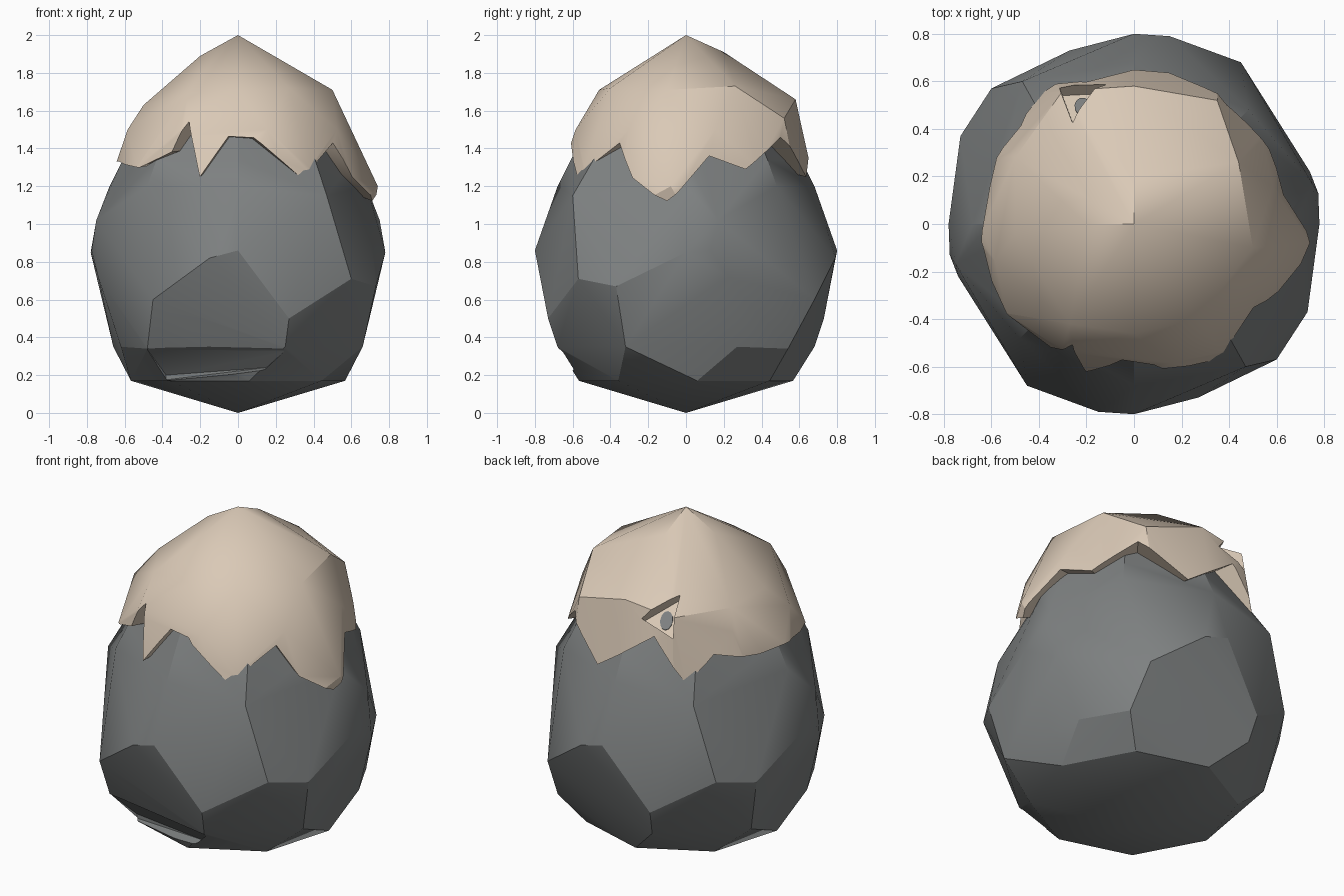
import bpy, bmesh
from math import sin, cos, radians, pi
from mathutils import Vector

cube = bpy.data.objects.get("Cube")
if cube:
    bpy.data.objects.remove(cube)


def material(name, rgb):
    m = bpy.data.materials.new(name)
    m.use_nodes = True
    color = (*rgb, 1)
    m.diffuse_color = color
    m.node_tree.nodes["Principled BSDF"].inputs["Base Color"].default_value = color
    return m


grey = material("stone grey", (.206, .217, .218))
beige = material("shell beige", (.70, .585, .47))


def make_object(name, bm, mat=None):
    bmesh.ops.recalc_face_normals(bm, faces=bm.faces)
    mesh = bpy.data.meshes.new(name)
    bm.to_mesh(mesh)
    bm.free()
    ob = bpy.data.objects.new(name, mesh)
    bpy.context.collection.objects.link(ob)
    if mat:
        mesh.materials.append(mat)
    return ob


def hull(name, points, mat=None):
    """Faceted convex solid around a handful of corner points."""
    bm = bmesh.new()
    for p in points:
        bm.verts.new(p)
    found = bmesh.ops.convex_hull(bm, input=bm.verts)
    inner = {g for g in found["geom_interior"] if isinstance(g, bmesh.types.BMVert)}
    bmesh.ops.delete(bm, geom=list(inner), context="VERTS")
    return make_object(name, bm, mat)


def ring(z, radius, count, phase=0):
    return [(radius * cos(radians(phase) + i * 2 * pi / count),
             radius * sin(radians(phase) + i * 2 * pi / count), z) for i in range(count)]


def activate(ob):
    bpy.ops.object.select_all(action="DESELECT")
    ob.select_set(True)
    bpy.context.view_layer.objects.active = ob


def carve(ob, cutter, operation):
    mod = ob.modifiers.new("carve", "BOOLEAN")
    mod.object, mod.operation, mod.solver = cutter, operation, "EXACT"
    cutter.hide_render = True
    activate(ob)
    bpy.ops.object.modifier_apply(modifier=mod.name)
    bpy.data.objects.remove(cutter)


def soften(ob, angle):
    activate(ob)
    bpy.ops.object.shade_smooth_by_angle(angle=radians(angle))


# Egg body: corners of one half, repeated by a half turn about the axis
half = [(0, -.8, .86), (-.15, -.79, .82), (-.45, -.68, .6), (.27, -.73, .5),
        (.25, -.68, .35), (.6, -.57, .71), (.73, -.37, .67), (.66, -.32, .35),
        (.775, .13, .86), (.78, 0, .85), (.74, .22, .72), (.62, .27, .35),
        (-.48, -.54, .34), (.75, .17, 1.02), (.47, -.6, 1.15)]
belly = half + [(-x, -y, z) for x, y, z in half]
body = hull("egg_body", belly + [(0, 0, 0), (0, 0, 1.9)] + ring(.17, .57, 8, 6)
            + ring(1.2, .68, 8) + ring(1.34, .61, 8) + ring(1.66, .43, 8), grey)

# Folded ledge low on the front
notch = hull("notch_cutter", [(-.62, -.68, .42), (.28, -.8, .42), (.25, -.66, .33),
                              (-.48, -.53, .335), (-.38, -.42, .2), (.15, -.56, .24),
                              (-.62, -.65, .17), (.1, -.8, .17), (-.38, -.42, .175)])
carve(body, notch, "DIFFERENCE")
soften(body, 25)

# Pale shell cap, faceted, sitting just outside the body
crown = [(0, 0, 2), (.5, -.1, 1.71), (.44, .26, 1.73), (0, -.46, 1.71),
         (-.27, -.42, 1.69), (.27, -.4, 1.72), (-.5, -.04, 1.63), (-.2, 0, 1.89),
         (0, .2, 1.91), (-.5, .28, 1.63), (-.3, .56, 1.62), (0, .58, 1.66),
         (.35, .52, 1.56), (.74, -.08, 1.2)]
cap = hull("shell_cap", crown + ring(1.5, .605, 8, 15)
           + ring(1.3, .655, 12, 5) + ring(1.05, .715, 12), beige)

# Jagged broken rim: (angle, height) pairs swept from the axis
rim = [(11, 1.36), (29, 1.29), (52, 1.46), (77, 1.25), (109, 1.5), (125, 1.25),
       (139, 1.39), (165, 1.33), (190, 1.33), (217, 1.3), (236, 1.38), (243, 1.56),
       (252, 1.25), (265, 1.47), (278, 1.46), (300, 1.25), (325, 1.43),
       (335, 1.25), (352, 1.15), (357, 1.2)]
REACH, CENTRE, SKIN = 1.1, 1.42, .65
bm = bmesh.new()
axis_low, axis_high = bm.verts.new((0, 0, CENTRE)), bm.verts.new((0, 0, 2.5))
low, high = [], []
for angle, z in rim:
    x, y = REACH * cos(radians(angle)), REACH * sin(radians(angle))
    low.append(bm.verts.new((x, y, CENTRE + (z - CENTRE) * REACH / SKIN)))
    high.append(bm.verts.new((x, y, 2.5)))
for i in range(len(rim)):
    j = (i + 1) % len(rim)
    bm.faces.new((axis_low, low[j], low[i]))
    bm.faces.new((axis_high, high[i], high[j]))
    bm.faces.new((low[i], low[j], high[j]))
    bm.faces.new((low[i], high[j], high[i]))
carve(cap, make_object("rim_cutter", bm), "INTERSECT")

# Small triangular recess at the back of the cap
floor = [Vector(p) for p in ((-.1, .55, 1.54), (-.24, .38, 1.65), (-.3, .54, 1.47))]
normal = (floor[1] - floor[0]).cross(floor[2] - floor[0]).normalized()
if normal.z < 0:
    normal.negate()
recess = hull("recess_cutter", floor + [p + normal * .4 for p in floor])
carve(cap, recess, "DIFFERENCE")
soften(cap, 28)

# Oval hole in the recess, shown as a thin grey plate
middle = sum(floor, Vector()) / 3
up = (Vector((0, 0, 1)) - normal * normal.z).normalized()
side = up.cross(normal)
oval = [middle + side * x * .035 + up * y * .055 for x, y, z in ring(0, 1, 12)]
hull("shell_hole", oval + [p + normal * .006 for p in oval], grey)
